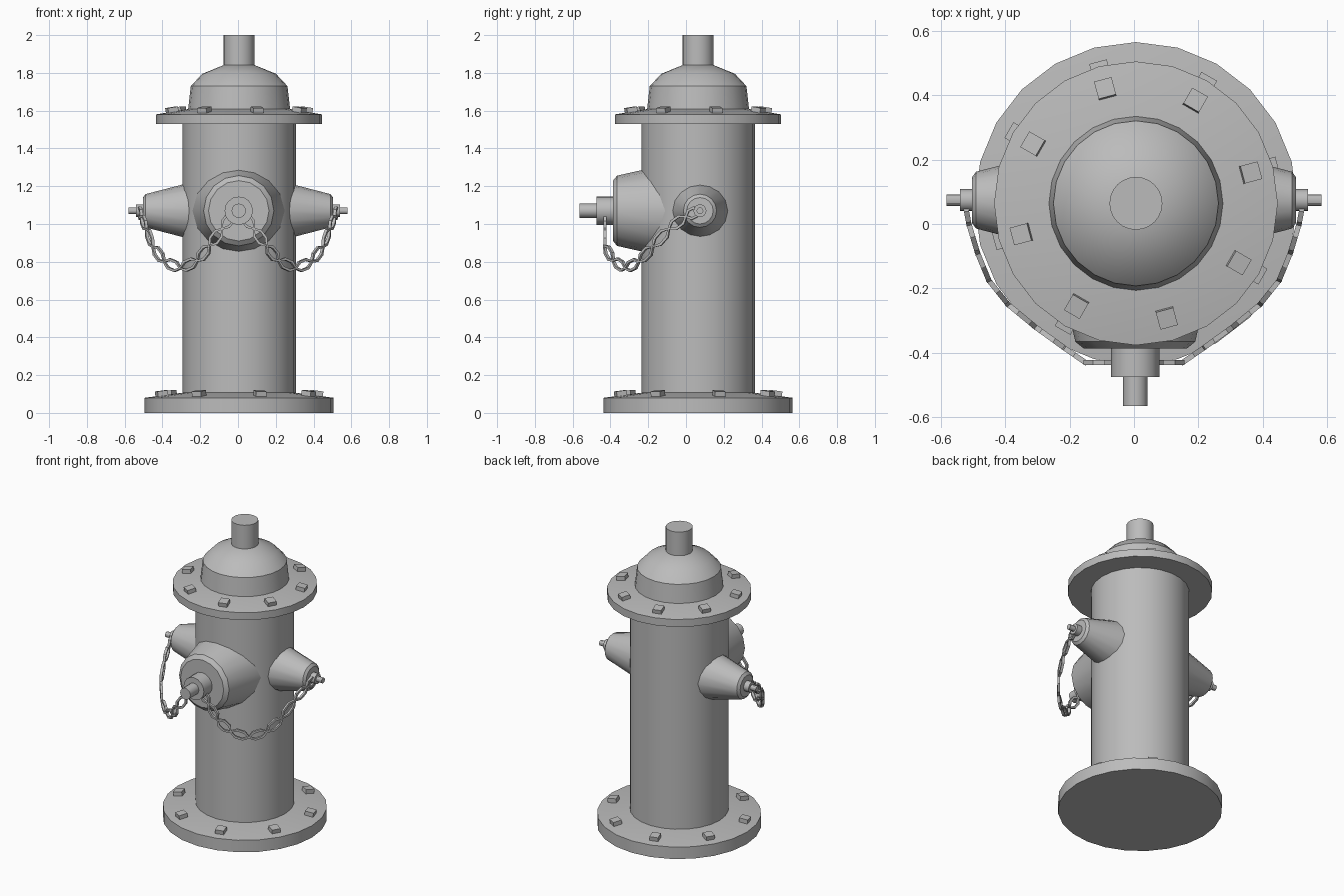
import bpy, bmesh
from math import pi, sin, cos, radians
from mathutils import Vector, Matrix

if "Cube" in bpy.data.objects:
    bpy.data.objects.remove(bpy.data.objects["Cube"], do_unlink=True)

GREY = (0.5, 0.5, 0.5, 1)
mat = bpy.data.materials.new("cast_grey")
mat.use_nodes = True
mat.diffuse_color = GREY
mat.node_tree.nodes["Principled BSDF"].inputs["Base Color"].default_value = GREY

AXIS = Vector((0.006, 0.064, 0))      # centre line of the barrel


def finish(name, bm, smooth=True):
    bmesh.ops.recalc_face_normals(bm, faces=bm.faces)
    mesh = bpy.data.meshes.new(name)
    bm.to_mesh(mesh)
    bm.free()
    mesh.materials.append(mat)
    obj = bpy.data.objects.new(name, mesh)
    bpy.context.collection.objects.link(obj)
    if smooth:
        bpy.ops.object.select_all(action='DESELECT')
        obj.select_set(True)
        bpy.context.view_layer.objects.active = obj
        bpy.ops.object.shade_smooth_by_angle(angle=radians(30))
    return obj


def turned(name, profile, origin, direction=(0, 0, 1), sides=24):
    """Capped solid of revolution from (radius, distance) pairs."""
    bm = bmesh.new()
    turn = Vector((0, 0, 1)).rotation_difference(Vector(direction)).to_matrix()
    rings = []
    for r, h in profile:
        rings.append([bm.verts.new(Vector(origin) + turn @ Vector(
            (r * cos(2 * pi * i / sides), r * sin(2 * pi * i / sides), h)))
            for i in range(sides)])
    for a, b in zip(rings, rings[1:]):
        for i in range(sides):
            j = (i + 1) % sides
            bm.faces.new((a[i], a[j], b[j], b[i]))
    bm.faces.new(rings[0])
    bm.faces.new(rings[-1])
    return finish(name, bm)


def bolts(name, radius, z, slope):
    """Ring of eight square bolts lying on a sloping flange."""
    bm = bmesh.new()
    for i in range(8):
        place = (Matrix.Translation(AXIS) @ Matrix.Rotation(radians(15 + 45 * i), 4, 'Z')
                 @ Matrix.Translation((radius, 0, z)) @ Matrix.Rotation(slope, 4, 'Y')
                 @ Matrix.Diagonal((0.056, 0.056, 0.03, 1)))
        bmesh.ops.create_cube(bm, size=1, matrix=place)
    return finish(name, bm, smooth=False)


# Upright parts
turned("base_flange", [(0.5, 0), (0.5, 0.08), (0.29, 0.108)], AXIS)
turned("barrel", [(0.3, 0.05), (0.3, 1.55)], AXIS)
turned("top_flange", [(0.44, 1.53), (0.44, 1.58), (0.25, 1.612)], AXIS)
turned("bonnet", [(0.272, 1.59), (0.256, 1.73), (0.195, 1.795), (0.08, 1.842)], AXIS)
turned("top_stem", [(0.082, 1.82), (0.082, 2.0)], AXIS)
bolts("base_bolts", 0.425, 0.102, 0.13)
bolts("top_bolts", 0.368, 1.603, 0.16)

# Front outlet, pointing to -y
front = (0.004, 0, 1.07)
turned("front_outlet", [(0.268, 0), (0.186, 0.365), (0.16, 0.386)], front, (0, -1, 0), 16)
turned("front_boss", [(0.075, 0.37), (0.075, 0.475)], front, (0, -1, 0), 16)
turned("front_nut", [(0.038, 0.46), (0.038, 0.565)], front, (0, -1, 0), 16)

# Side outlets
for side, s in (("left", 1), ("right", -1)):
    origin = (0, 0.074, 1.07)
    turned(side + "_outlet", [(0.158, 0.22), (0.088, 0.49), (0.07, 0.503)], origin, (s, 0, 0), 16)
    turned(side + "_boss", [(0.034, 0.49), (0.034, 0.54)], origin, (s, 0, 0), 16)
    turned(side + "_nut", [(0.018, 0.53), (0.018, 0.581)], origin, (s, 0, 0), 12)

# Chain joints from the front boss round to the left boss
JOINTS = [(0.02, -0.43, 1.06), (0.085, -0.43, 0.975), (0.15, -0.43, 0.885),
          (0.215, -0.385, 0.805), (0.305, -0.32, 0.765), (0.39, -0.25, 0.80),
          (0.45, -0.175, 0.88), (0.485, -0.09, 0.975), (0.512, 0.0, 1.04),
          (0.525, 0.07, 1.075)]


def link(bm, p, q):
    """Long six-sided loop between two joints, standing in an upright plane."""
    along = (q - p).normalized()
    out = along.cross(Vector((0, 0, 1))).normalized()
    wide = out.cross(along)
    half = (q - p).length / 2 + 0.008
    outline = [(1, 0), (0.4, 1), (-0.4, 1), (-1, 0), (-0.4, -1), (0.4, -1)]
    rings = []
    for u, v in outline:
        ring = []
        for inset, depth in ((0, 1), (0, -1), (1, -1), (1, 1)):
            a = u * (half - 0.016 * inset)
            b = v * (0.03 - 0.013 * inset)
            ring.append(bm.verts.new((p + q) / 2 + along * a + wide * b + out * depth * 0.008))
        rings.append(ring)
    for i in range(6):
        a, b = rings[i], rings[(i + 1) % 6]
        for k in range(4):
            m = (k + 1) % 4
            bm.faces.new((a[k], a[m], b[m], b[k]))


for side, s in (("left", 1), ("right", -1)):
    bm = bmesh.new()
    points = [Vector((s * x, y, z)) for x, y, z in JOINTS]
    for p, q in zip(points, points[1:]):
        link(bm, p, q)
    finish(side + "_chain", bm, smooth=False)
